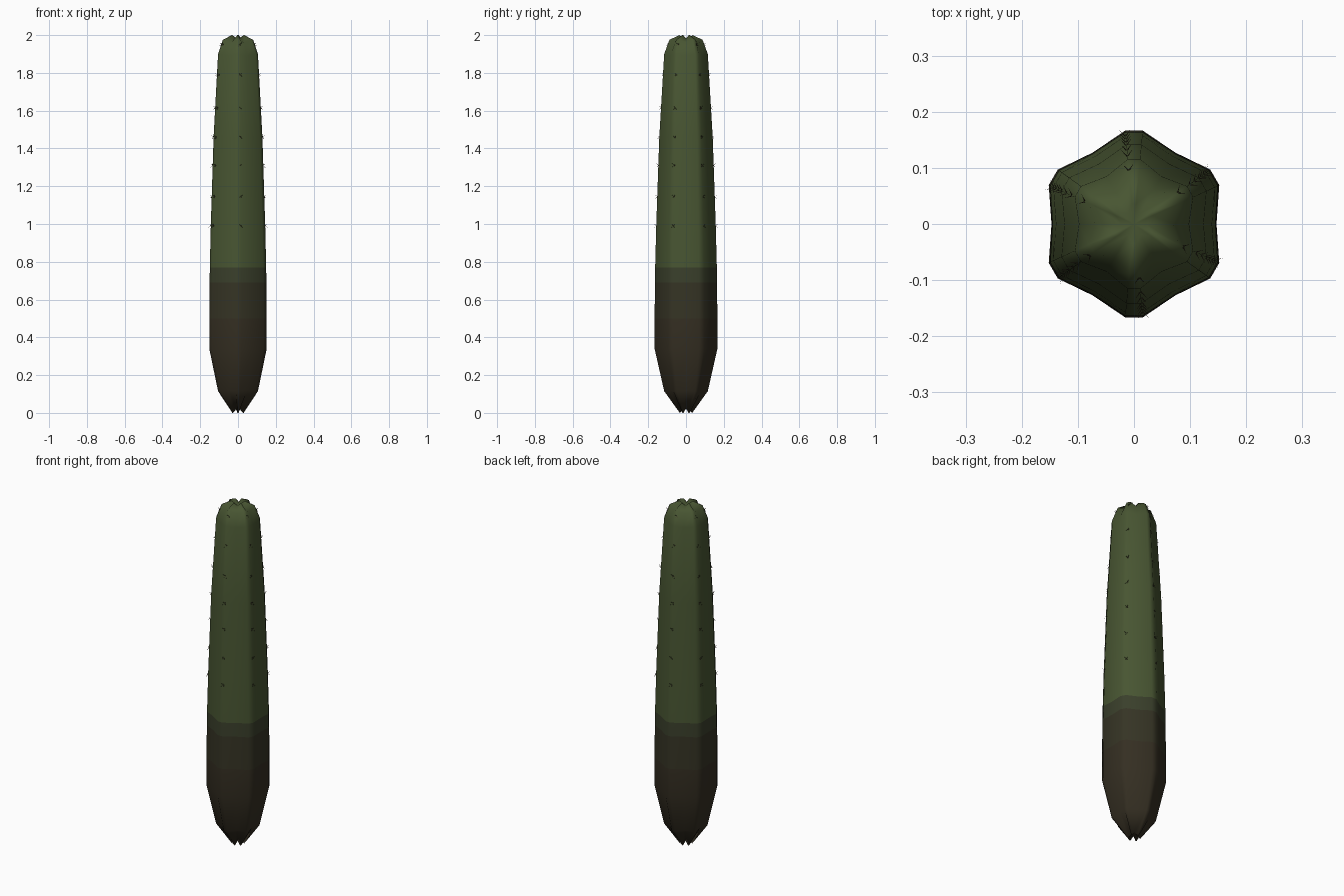
import bpy, bmesh, math
from mathutils import Vector

if "Cube" in bpy.data.objects:
    bpy.data.objects.remove(bpy.data.objects["Cube"])

RIBS = 6
HALF = math.radians(5.5)          # half the width of a ridge


def material(name, rgb):
    m = bpy.data.materials.new(name)
    m.diffuse_color = (*rgb, 1)
    m.use_nodes = True
    m.node_tree.nodes["Principled BSDF"].inputs["Base Color"].default_value = m.diffuse_color
    return m


def finish(name, bm, mats):
    bmesh.ops.recalc_face_normals(bm, faces=bm.faces)
    me = bpy.data.meshes.new(name)
    bm.to_mesh(me)
    bm.free()
    for m in mats:
        me.materials.append(m)
    ob = bpy.data.objects.new(name, me)
    bpy.context.collection.objects.link(ob)
    return ob


# ridge radius, ridge height, valley radius, valley height
PROFILE = [
    (0.033, 0.00, 0.018, 0.022),
    (0.116, 0.115, 0.096, 0.12),
    (0.167, 0.34, 0.147, 0.34),
    (0.167, 0.50, 0.147, 0.50),
    (0.165, 0.69, 0.146, 0.69),
    (0.164, 0.77, 0.145, 0.77),
    (0.158, 1.00, 0.139, 1.00),
    (0.142, 1.46, 0.124, 1.46),
    (0.116, 1.90, 0.098, 1.89),
    (0.088, 1.975, 0.070, 1.96),
    (0.036, 2.00, 0.022, 1.982),
]
BAND = [0, 0, 0, 1, 2, 3, 3, 3, 3, 3]   # colour of each band

# ribbed stem
bm = bmesh.new()
rings = []
for rr, rz, vr, vz in PROFILE:
    ring = []
    for k in range(RIBS):
        a = math.radians(30 + 60 * k)
        for off, r, z in ((-HALF, rr, rz), (HALF, rr, rz), (math.radians(30), vr, vz)):
            ring.append(bm.verts.new((r * math.cos(a + off), r * math.sin(a + off), z)))
    rings.append(ring)
n = RIBS * 3
for i in range(len(rings) - 1):
    for j in range(n):
        f = bm.faces.new((rings[i][j], rings[i][(j + 1) % n],
                          rings[i + 1][(j + 1) % n], rings[i + 1][j]))
        f.material_index = BAND[i]
for ring, z, mi in ((rings[0], 0.03, 0), (rings[-1], 1.975, 3)):
    c = bm.verts.new((0, 0, z))
    for j in range(n):
        bm.faces.new((ring[j], ring[(j + 1) % n], c)).material_index = mi
for f in bm.faces:
    f.smooth = True
finish("cactus_stem", bm, [
    material("stem_brown", (0.035, 0.028, 0.016)),
    material("stem_dark", (0.036, 0.034, 0.018)),
    material("stem_shade", (0.042, 0.050, 0.024)),
    material("stem_green", (0.065, 0.092, 0.032)),
])


# spine clusters along one edge of every ridge
def ridge_radius(z):
    for (r0, z0, _, _), (r1, z1, _, _) in zip(PROFILE, PROFILE[1:]):
        if z0 <= z <= z1:
            return r0 + (r1 - r0) * (z - z0) / (z1 - z0)


bm = bmesh.new()
for k in range(RIBS):
    a = math.radians(30 + 60 * k) + HALF
    out = Vector((math.cos(a), math.sin(a), 0))
    side = Vector((-math.sin(a), math.cos(a), 0))
    up = Vector((0, 0, 1))
    for z in (0.99, 1.145, 1.31, 1.46, 1.615, 1.79, 1.95):
        base = out * (ridge_radius(z) - 0.002) + up * z
        for s, u in ((1, 1), (-1, 1), (1, -1), (-1, -1)):
            d = (out + side * s * 0.8 + up * u * 0.8).normalized()
            p = d.orthogonal().normalized()
            q = d.cross(p)
            foot = [bm.verts.new(base + 0.0013 * (p * math.cos(t) + q * math.sin(t)))
                    for t in (0, math.tau / 3, 2 * math.tau / 3)]
            tip = bm.verts.new(base + d * 0.019)
            bm.faces.new(foot)
            for j in range(3):
                bm.faces.new((foot[j], foot[(j + 1) % 3], tip))
finish("spines", bm, [material("spine_brown", (0.05, 0.035, 0.02))])
